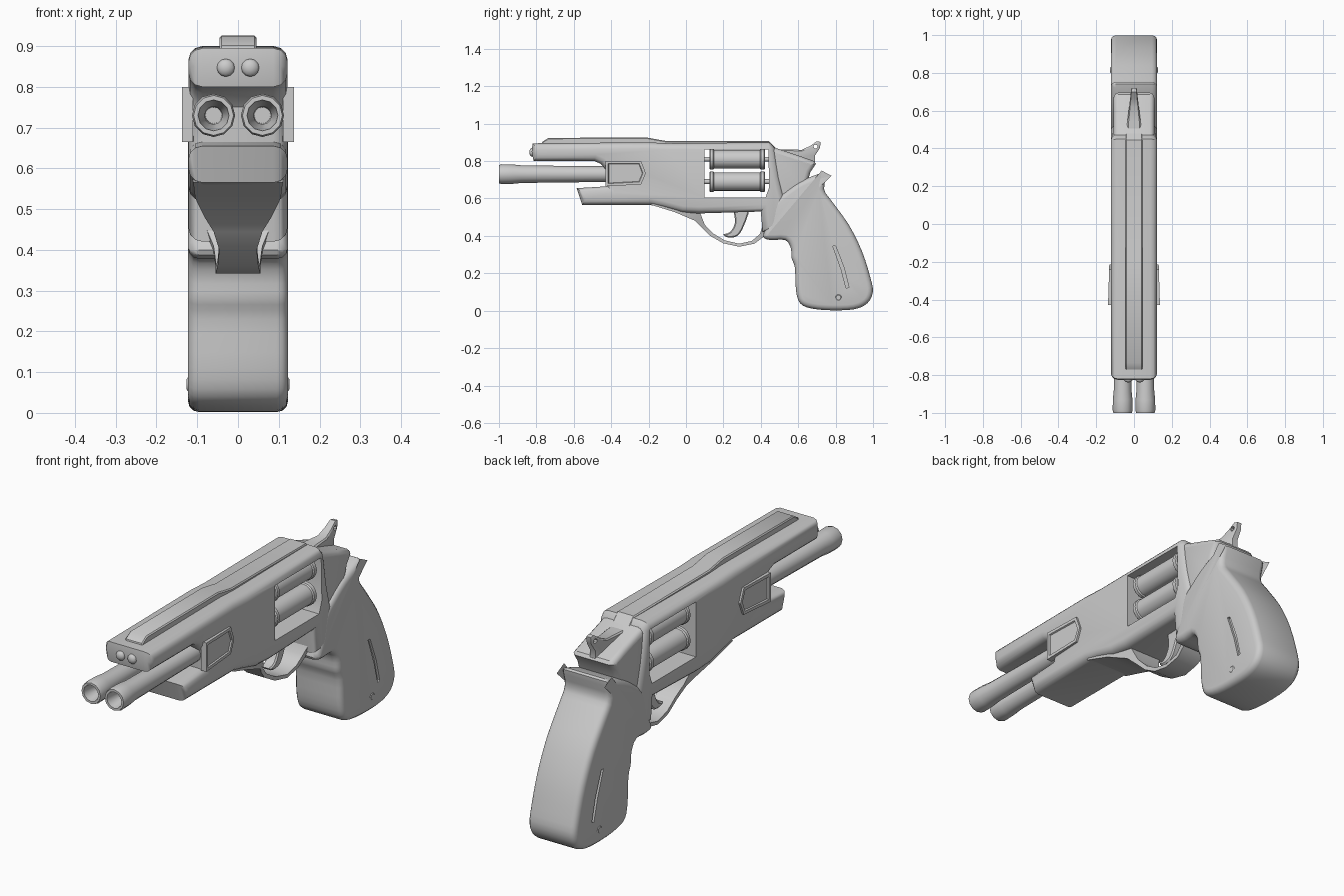
import bpy, bmesh
from math import sin, cos, pi, radians


def finish(name, bm, angle=35):
    bmesh.ops.recalc_face_normals(bm, faces=bm.faces[:])
    me = bpy.data.meshes.new(name)
    bm.to_mesh(me)
    bm.free()
    ob = bpy.data.objects.new(name, me)
    bpy.context.collection.objects.link(ob)
    shade(ob, angle)
    return ob


def shade(ob, angle=35):
    bpy.ops.object.select_all(action='DESELECT')
    ob.select_set(True)
    bpy.context.view_layer.objects.active = ob
    bpy.ops.object.shade_smooth_by_angle(angle=radians(angle))


def curve(pts, n=4):
    """Closed smooth curve through the points."""
    out, m = [], len(pts)
    for i in range(m):
        p0, p1, p2, p3 = (pts[(i + k) % m] for k in (-1, 0, 1, 2))
        for j in range(n):
            t = j / n
            out.append(tuple(0.5 * (2 * b + (c - a) * t + (2*a - 5*b + 4*c - d) * t*t
                                    + (3*b - a - 3*c + d) * t**3)
                             for a, b, c, d in zip(p0, p1, p2, p3)))
    return out


def round_steps(r, n=3):
    ang = [k * pi / 2 / n for k in range(n + 1)]
    return [(r * (cos(a) - cos(b)), r * (sin(b) - sin(a))) for a, b in zip(ang, ang[1:])]


def prism(name, pts, x0, x1, steps=(), width=None):
    """Side profile (y, z) extruded across x; steps inset both caps (thickness, depth)."""
    d = sum(s[1] for s in steps if s[1] > 0)
    bm = bmesh.new()
    rows = [[bm.verts.new((x, y, z)) for y, z in pts] for x in (x0 + d, x1 - d)]
    n = len(pts)
    for i in range(n):
        j = (i + 1) % n
        bm.faces.new((rows[0][i], rows[0][j], rows[1][j], rows[1][i]))
    caps = [bm.faces.new(rows[0]), bm.faces.new(rows[1])]
    bmesh.ops.recalc_face_normals(bm, faces=bm.faces[:])
    for t, h in steps:
        bmesh.ops.inset_individual(bm, faces=caps, thickness=t, depth=h, use_even_offset=True)
    if width:
        for v in bm.verts:
            v.co.x *= width(v.co.y, v.co.z)
    return finish(name, bm)


def lathe(name, x, z, prof, n=16):
    """Turned part along y, profile is (y, radius)."""
    bm = bmesh.new()
    rings = [[bm.verts.new((x + r * cos(2*pi*i/n), y, z + r * sin(2*pi*i/n)))
              for i in range(n)] for y, r in prof]
    for a, b in zip(rings, rings[1:]):
        for i in range(n):
            j = (i + 1) % n
            bm.faces.new((a[i], a[j], b[j], b[i]))
    bm.faces.new(rings[0])
    bm.faces.new(rings[-1])
    return finish(name, bm)


def cut(ob, cutter):
    m = ob.modifiers.new("cut", 'BOOLEAN')
    m.object = cutter
    m.operation = 'DIFFERENCE'
    m.solver = 'EXACT'
    shade_target = ob
    bpy.context.view_layer.objects.active = ob
    while ob.modifiers[0] != m:
        bpy.ops.object.modifier_apply(modifier=ob.modifiers[0].name)
    bpy.ops.object.modifier_apply(modifier=m.name)
    bpy.data.objects.remove(cutter)
    shade(shade_target)


def disc(y, z, r, n=12):
    return [(y + r * cos(2*pi*i/n), z + r * sin(2*pi*i/n)) for i in range(n)]


# Main frame with barrel notch and cylinder window
body = prism("frame", [
    (-0.82, 0.895), (-0.825, 0.85), (-0.815, 0.80), (-0.49, 0.80), (-0.455, 0.785), (-0.425, 0.75),
    (-0.42, 0.665), (-0.585, 0.655), (-0.555, 0.565), (-0.19, 0.565), (-0.12, 0.55),
    (-0.02, 0.525), (0.07, 0.52), (0.40, 0.53), (0.41, 0.42), (0.50, 0.42), (0.53, 0.60), (0.50, 0.72),
    (0.475, 0.87), (0.45, 0.90), (-0.10, 0.895), (-0.20, 0.90)], -0.122, 0.122, round_steps(0.035))
cut(body, prism("window_cutter", [(0.10, 0.605), (0.425, 0.605), (0.445, 0.66), (0.44, 0.862),
                                  (0.10, 0.862)], -0.3, 0.3))

# Top rail with front sight step
prism("top_rail", [(-0.775, 0.88), (-0.77, 0.902), (-0.735, 0.924), (-0.21, 0.926), (-0.11, 0.908),
                   (0.445, 0.906), (0.48, 0.87), (0.44, 0.87)], -0.045, 0.045, [(0.005, 0.005)])

# Rear frame behind the window
prism("rear_frame", [(0.45, 0.885), (0.485, 0.868), (0.60, 0.83), (0.685, 0.80), (0.695, 0.785),
                     (0.665, 0.74), (0.64, 0.66), (0.62, 0.50), (0.47, 0.50)],
      -0.108, 0.108, round_steps(0.025))

# Grip with engraved slots and a screw
grip = prism("grip", curve([
    (0.752, 0.735), (0.70, 0.728), (0.61, 0.69), (0.53, 0.635), (0.47, 0.58), (0.445, 0.48),
    (0.412, 0.40), (0.45, 0.378), (0.53, 0.378), (0.56, 0.335), (0.565, 0.28), (0.582, 0.23),
    (0.588, 0.11), (0.61, 0.04), (0.67, 0.012), (0.78, 0.002), (0.90, 0.008), (0.97, 0.04),
    (0.999, 0.10), (0.985, 0.18), (0.94, 0.32), (0.87, 0.46), (0.78, 0.585), (0.738, 0.65)], 3),
    -0.123, 0.123, round_steps(0.028))
for s in (-1, 1):
    cut(grip, prism("slot_cutter", [(0.785, 0.345), (0.80, 0.345), (0.845, 0.23), (0.871, 0.125),
                                    (0.856, 0.12), (0.83, 0.22)], s * 0.122 - 0.01, s * 0.122 + 0.01))
prism("grip_screw", disc(0.815, 0.07, 0.017), -0.126, 0.126, [(0.004, 0.003)])

# Trigger guard: flat strip, stations are (y, z, half width, inner y, inner z)
guard = [(-0.19, 0.567, 0.11, -0.15, 0.60), (-0.06, 0.527, 0.105, 0.0, 0.57),
         (0.05, 0.48, 0.082, 0.075, 0.525), (0.085, 0.445, 0.06, 0.10, 0.46),
         (0.13, 0.40, 0.046, 0.142, 0.415), (0.20, 0.36, 0.05, 0.207, 0.376),
         (0.285, 0.342, 0.055, 0.285, 0.358), (0.365, 0.358, 0.055, 0.352, 0.373),
         (0.415, 0.395, 0.06, 0.395, 0.41), (0.45, 0.44, 0.085, 0.415, 0.47)]
bm = bmesh.new()
rings = [[bm.verts.new(c) for c in ((-w, y, z), (w, y, z), (w, a, b), (-w, a, b))]
         for y, z, w, a, b in guard]
for a, b in zip(rings, rings[1:]):
    for i in range(4):
        j = (i + 1) % 4
        bm.faces.new((a[i], a[j], b[j], b[i]))
bm.faces.new(rings[0])
bm.faces.new(rings[-1])
finish("trigger_guard", bm)

# Trigger
prism("trigger", curve([(0.26, 0.545), (0.262, 0.47), (0.235, 0.42), (0.20, 0.408), (0.225, 0.392),
                        (0.275, 0.40), (0.31, 0.455), (0.335, 0.545)], 3),
      -0.026, 0.026, [(0.006, 0.006)])

# Hammer, narrowing toward the spur, with a hole
hammer = prism("hammer", [(0.47, 0.86), (0.54, 0.862), (0.62, 0.86), (0.665, 0.882), (0.70, 0.906),
                          (0.72, 0.902), (0.716, 0.87), (0.69, 0.83), (0.69, 0.79), (0.60, 0.78),
                          (0.50, 0.80)], -0.04, 0.04, [(0.006, 0.008)],
               lambda y, z: 1 - 0.65 * max(0, min(1, (y - 0.5) / 0.22)))
cut(hammer, prism("hole_cutter", disc(0.693, 0.877, 0.011, 8), -0.1, 0.1))

for s, side in ((-1, "left"), (1, "right")):
    # Long lower barrels with bores
    lathe(side + "_barrel", s * 0.06, 0.73,
          [(-0.40, 0.042), (-0.55, 0.043), (-0.88, 0.047), (-0.93, 0.052), (-0.985, 0.053),
           (-1.0, 0.049), (-1.0, 0.038), (-0.97, 0.034), (-0.92, 0.022), (-0.80, 0.02)], 12)
    # Rounded pins in the upper barrel nose
    lathe(side + "_nose_pin", s * 0.03, 0.847,
          [(-0.80, 0.022), (-0.827, 0.022), (-0.834, 0.017), (-0.838, 0.006)], 12)
    # Chambers on thin rods
    for z, level in ((0.81, "upper"), (0.69, "lower")):
        lathe(f"{side}_{level}_chamber", s * 0.06, z,
              [(0.08, 0.013), (0.125, 0.013), (0.125, 0.05), (0.13, 0.055), (0.145, 0.055),
               (0.15, 0.05), (0.395, 0.05), (0.40, 0.055), (0.418, 0.055), (0.423, 0.05),
               (0.423, 0.013), (0.46, 0.013)])
    # Recessed side plates, flared at the front
    prism(side + "_side_plate", [(-0.43, 0.80), (-0.24, 0.80), (-0.215, 0.735), (-0.24, 0.675),
                                 (-0.43, 0.665)],
          min(s * 0.105, s * 0.131), max(s * 0.105, s * 0.131), [(0.014, 0), (0.003, -0.006)],
          lambda y, z: 1 + 0.05 * (-0.22 - y) / 0.21)
